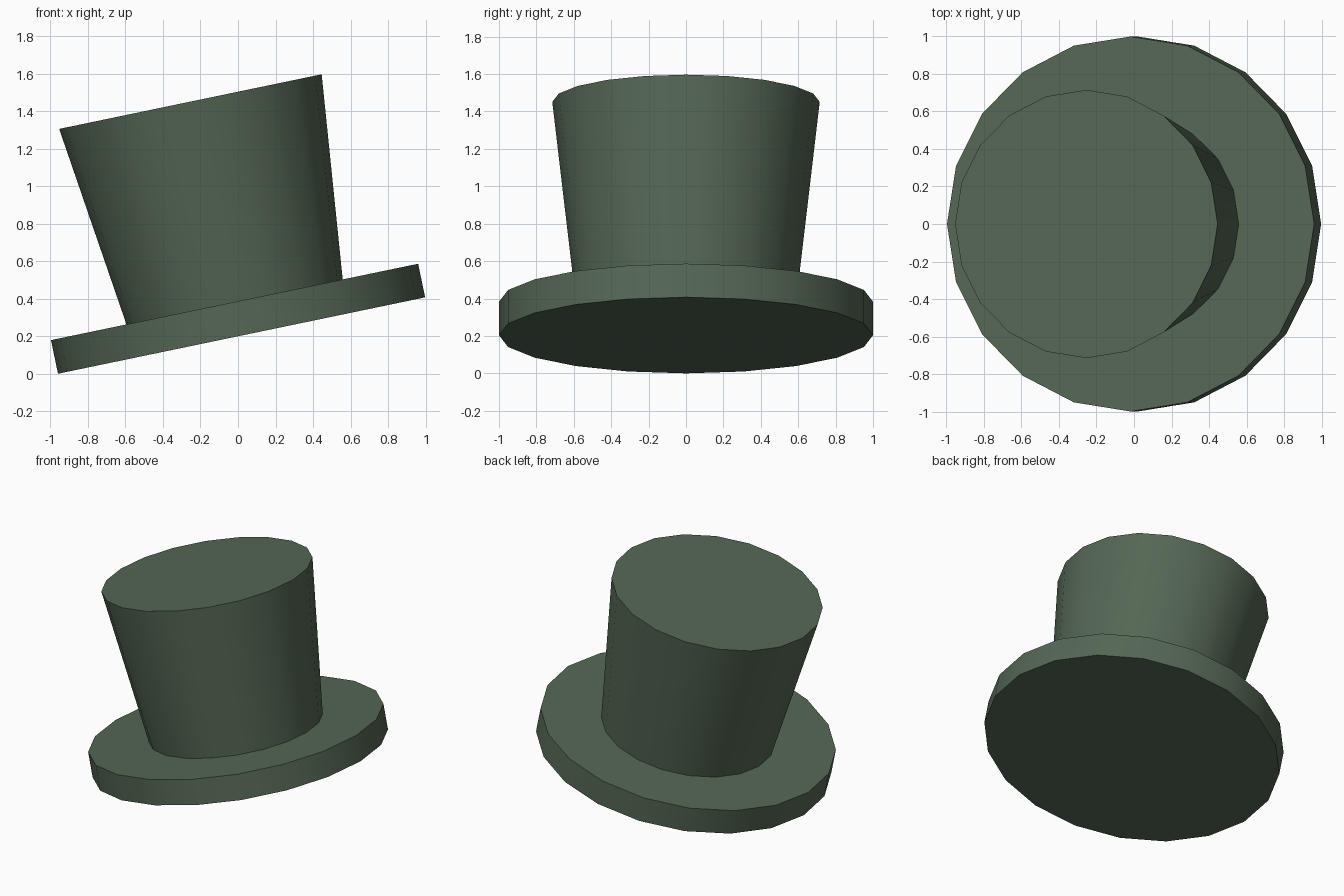
import bpy, math
from mathutils import Matrix, Vector

if "Cube" in bpy.data.objects:
    bpy.data.objects.remove(bpy.data.objects["Cube"])

SIDES = 20
TILT = math.radians(-11.75)
BRIM_H, CROWN_H = 0.183, 1.094

felt = bpy.data.materials.new("green_felt")
felt.diffuse_color = (0.09, 0.135, 0.09, 1)
felt.use_nodes = True
felt.node_tree.nodes["Principled BSDF"].inputs["Base Color"].default_value = felt.diffuse_color

# The whole hat leans about y and rests on its left lower rim
lean = (Matrix.Translation((0.019, 0, -math.sin(TILT)))
        @ Matrix.Rotation(TILT, 4, 'Y'))


def ring_part(name, r_low, r_high, z, height, top_shift=0.0):
    """Closed tapered drum with a vertex on the x axis, leaned with the hat."""
    bpy.ops.mesh.primitive_cone_add(vertices=SIDES, radius1=r_low,
                                    radius2=r_high, depth=height)
    ob = bpy.context.object
    ob.name = name
    for v in ob.data.vertices:
        if v.co.z > 0:
            v.co.x += top_shift
    ob.data.transform(lean @ Matrix.Translation(Vector((0, 0, z + height / 2))))
    ob.data.materials.append(felt)
    bpy.ops.object.shade_smooth_by_angle(angle=math.radians(30))
    return ob


# Wide flat brim
ring_part("brim", 1.0, 1.0, 0, BRIM_H)

# Tall crown, flaring upward
ring_part("crown", 0.589, 0.715, BRIM_H, CROWN_H, top_shift=-0.013)
